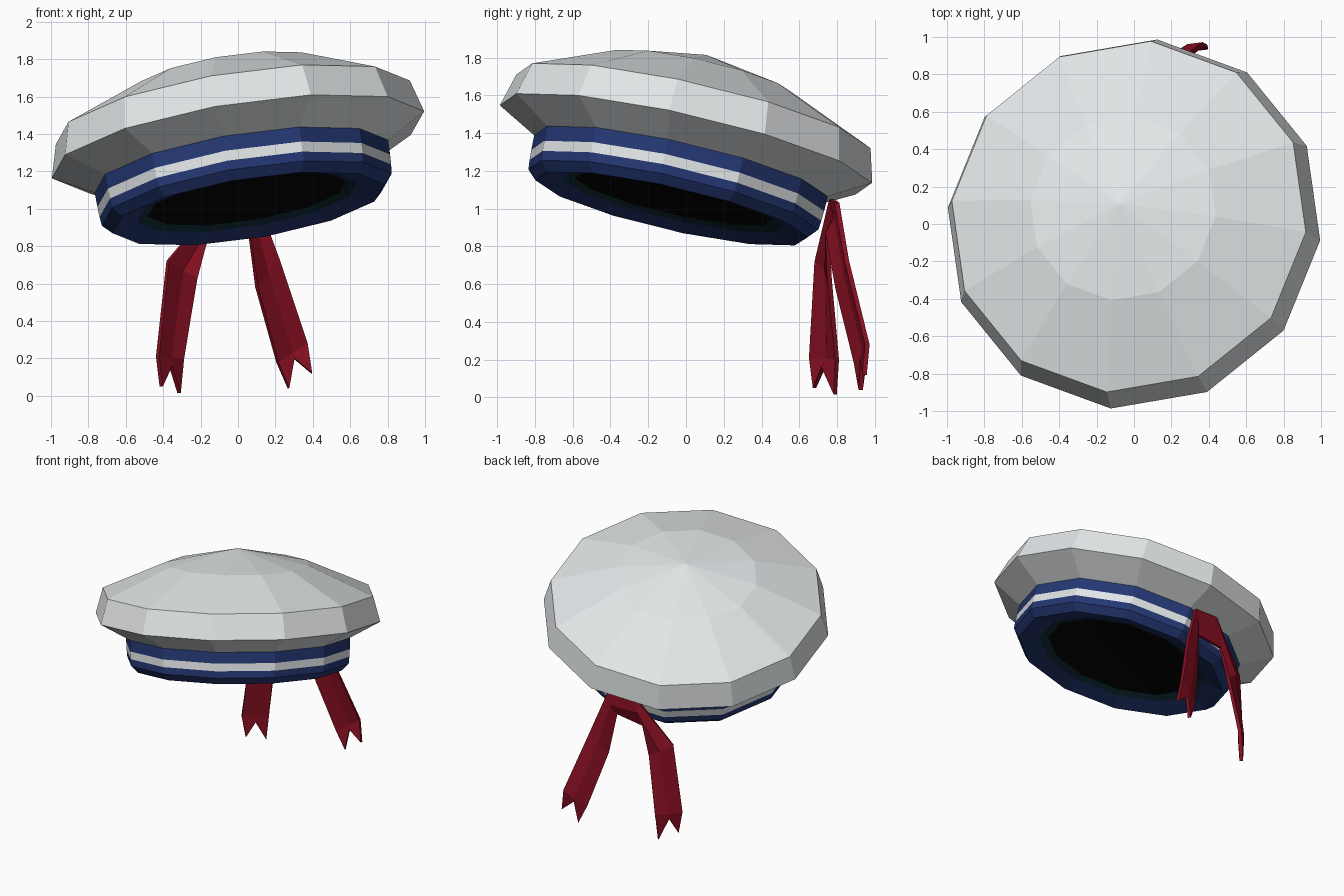
import bpy, bmesh, math
from mathutils import Vector, Matrix

if "Cube" in bpy.data.objects:
    bpy.data.objects.remove(bpy.data.objects["Cube"])

SIDES = 12
TWIST = math.radians(-6.1)
AXIS = Vector((-0.16, 0.228, 1.0)).normalized()      # the hat leans back and to one side
TILT = (Matrix.Translation((0, 0, 1.342)) @
        Vector((0, 0, 1)).rotation_difference(AXIS).to_matrix().to_4x4())


def material(name, rgb):
    m = bpy.data.materials.new(name)
    m.diffuse_color = (*rgb, 1)
    m.use_nodes = True
    m.node_tree.nodes["Principled BSDF"].inputs["Base Color"].default_value = m.diffuse_color
    return m


white = material("white cloth", (0.78, 0.81, 0.82))
navy = material("navy cloth", (0.018, 0.039, 0.175))
teal = material("dark lining edge", (0.005, 0.028, 0.040))
black = material("black lining", (0.002, 0.002, 0.002))
red = material("red ribbon", (0.25, 0.005, 0.016))


def finish(name, bm, mats):
    bmesh.ops.recalc_face_normals(bm, faces=bm.faces)
    me = bpy.data.meshes.new(name)
    bm.to_mesh(me)
    bm.free()
    for m in mats:
        me.materials.append(m)
    ob = bpy.data.objects.new(name, me)
    bpy.context.collection.objects.link(ob)
    return ob


def lathe(name, profile, slots, mats):
    """Turn (radius, height) points about the tilted axis; slots colour each step."""
    bm = bmesh.new()
    rings = []
    for r, h in profile:
        n = SIDES if r > 0 else 1
        rings.append([bm.verts.new(TILT @ Vector((
            r * math.cos(TWIST + math.tau * i / SIDES),
            r * math.sin(TWIST + math.tau * i / SIDES), h))) for i in range(n)])
    for a, b, slot in zip(rings, rings[1:], slots):
        for i in range(SIDES):
            j = (i + 1) % SIDES
            quad = [a[i % len(a)], a[j % len(a)], b[j % len(b)], b[i % len(b)]]
            f = bm.faces.new(list(dict.fromkeys(quad)))
            f.material_index = slot
    return finish(name, bm, mats)


# Wide floppy crown
lathe("crown", [(0, 0.49), (0.505, 0.38), (0.965, 0.18), (1.015, 0), (0.80, -0.12)],
      [0] * 4, [white])

# Head band with a white stripe, rounded lower edge and dark opening
lathe("head_band",
      [(0.80, -0.12), (0.798, -0.20), (0.795, -0.255), (0.79, -0.305),
       (0.74, -0.355), (0.60, -0.32), (0.54, -0.30), (0, -0.29)],
      [0, 1, 0, 0, 0, 2, 3], [navy, white, teal, black])

# Folded ribbon: outer edge, inner edge, running from one tail over the band to the other
rows = [((-.41, .68, .05), (-.315, .79, .015)),
        ((-.43, .66, .21), (-.295, .80, .20)),
        ((-.375, .69, .72), (-.22, .76, .625)),
        ((-.10, .77, 1.05), (-.16, .75, .84)),
        ((.11, .80, 1.03), (.06, .75, .87)),
        ((.22, .85, .73), (.10, .80, .58)),
        ((.37, .96, .28), (.21, .90, .18)),
        ((.395, .945, .12), (.27, .925, .04))]
notches = {0: (-.36, .725, .16), 7: (.30, .935, .20)}
bm = bmesh.new()
strip = []
for k, (o, i) in enumerate(rows):
    o, i = Vector(o), Vector(i)
    mid = Vector(notches[k]) if k in notches else (o + i) / 2 + Vector((0, 0.02, 0))
    strip.append([bm.verts.new(p) for p in (o, mid, i)])
for a, b in zip(strip, strip[1:]):
    for c in (0, 1):
        bm.faces.new((a[c], a[c + 1], b[c + 1], b[c]))
ribbon = finish("ribbon", bm, [red])
thick = ribbon.modifiers.new("thickness", "SOLIDIFY")
thick.thickness = 0.025
thick.offset = 0
